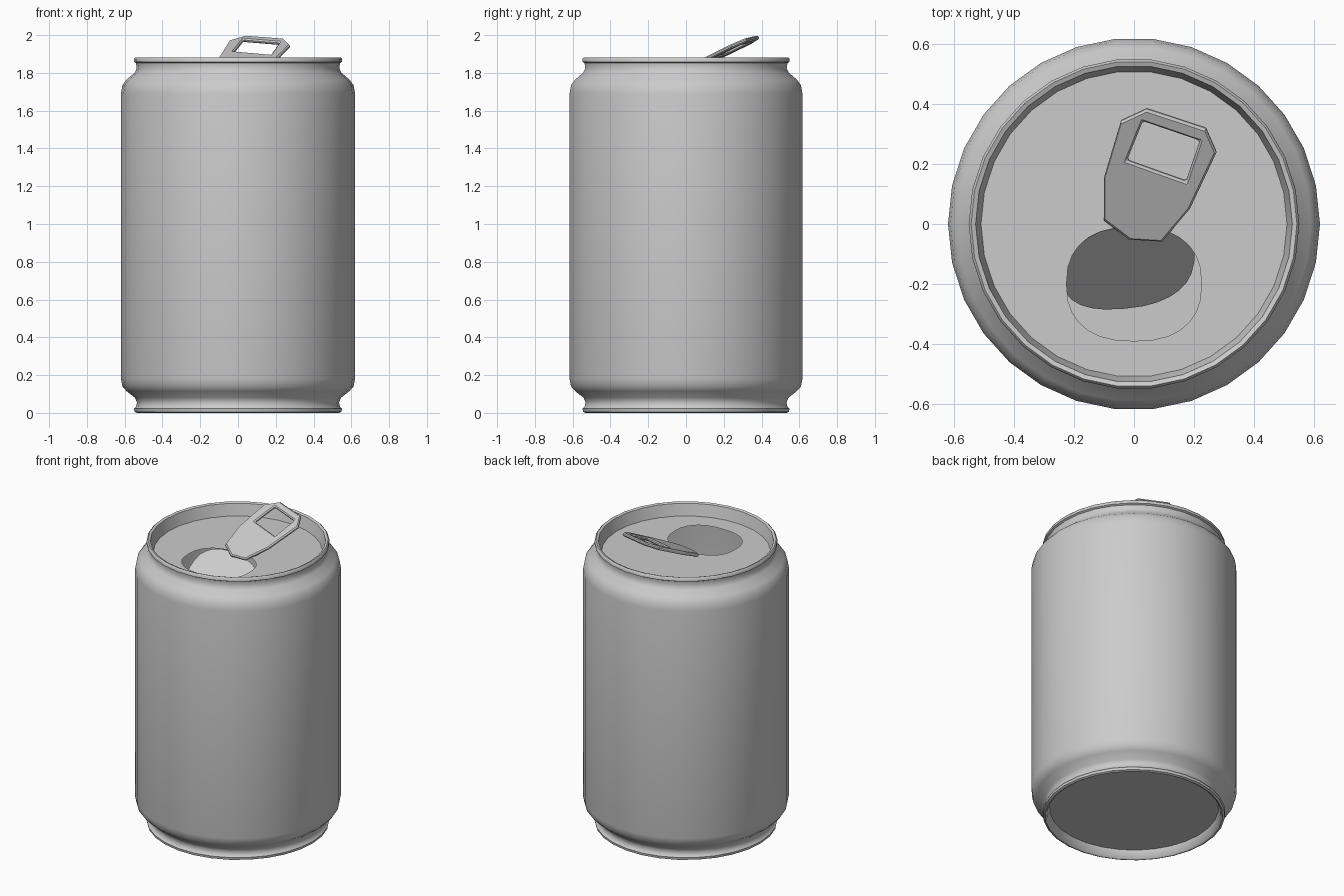
import bpy, bmesh, math
from mathutils import Matrix, Vector

if "Cube" in bpy.data.objects:
    bpy.data.objects.remove(bpy.data.objects["Cube"])

SIDES = 30
LID_Z = 1.80


def finish(bm, name, smooth=None):
    me = bpy.data.meshes.new(name)
    bm.to_mesh(me)
    bm.free()
    ob = bpy.data.objects.new(name, me)
    bpy.context.collection.objects.link(ob)
    if smooth:
        bpy.ops.object.select_all(action='DESELECT')
        ob.select_set(True)
        bpy.context.view_layer.objects.active = ob
        bpy.ops.object.shade_smooth_by_angle(angle=math.radians(smooth))
    return ob


def circle(r, n=SIDES):
    return [(r * math.cos(2 * math.pi * i / n), r * math.sin(2 * math.pi * i / n)) for i in range(n)]


def filled(loops, z):
    """Flat sheet: the first loop is the outline, the others are holes; z is a function of x, y."""
    bm = bmesh.new()
    edges = []
    for loop in loops:
        vs = [bm.verts.new((x, y, 0)) for x, y in loop]
        edges += [bm.edges.new((vs[i - 1], vs[i])) for i in range(len(vs))]
    bmesh.ops.triangle_fill(bm, edges=edges, use_beauty=True, normal=(0, 0, 1))
    for f in bm.faces:
        f.normal_update()
        if f.normal.z < 0:
            f.normal_flip()
    for v in bm.verts:
        v.co.z = z(v.co.x, v.co.y)
    return bm


# Can body: revolved profile from recessed base, up the wall, over the rim, down to the lid
profile = [(0.51, 0.055), (0.525, 0.005), (0.535, 0.0), (0.548, 0.006), (0.551, 0.022), (0.54, 0.032),
           (0.535, 0.055), (0.545, 0.08), (0.59, 0.115), (0.612, 0.14), (0.62, 0.18),
           (0.62, 1.69), (0.612, 1.735), (0.59, 1.765), (0.548, 1.80), (0.536, 1.825),
           (0.54, 1.852), (0.551, 1.858), (0.551, 1.874), (0.543, 1.882), (0.528, 1.876), (0.51, LID_Z)]
bm = bmesh.new()
rings = [[bm.verts.new((x, y, z)) for x, y in circle(r)] for r, z in profile]
for a, b in zip(rings, rings[1:]):
    for i in range(SIDES):
        j = (i + 1) % SIDES
        bm.faces.new((a[i], a[j], b[j], b[i]))
bm.faces.new(list(reversed(rings[0])))
finish(bm, "can_body", 48)

# Lid with the drinking opening
opening = []
for i in range(28):
    t = 2 * math.pi * i / 28
    c, s = math.cos(t), math.sin(t)
    opening.append((0.225 * math.copysign(abs(c) ** 0.83, c),
                    -0.2 + 0.19 * math.copysign(abs(s) ** 0.83, s)))
finish(filled([circle(0.51), opening], lambda x, y: LID_Z), "lid")

# Flap pushed down into the can around a slanted hinge
bm = filled([opening], lambda x, y: LID_Z)
bmesh.ops.rotate(bm, verts=bm.verts, cent=(-0.2, -0.05, LID_Z),
                 matrix=Matrix.Rotation(math.radians(45), 3, Vector((0.95, 0.3, 0)).normalized()))
finish(bm, "opening_flap")

# Raised pull tab
tab_outline = [(-0.10, 0.013), (-0.10, 0.155), (-0.043, 0.345), (0.043, 0.385), (0.24, 0.32),
               (0.275, 0.24), (0.187, 0.053), (0.094, -0.057), (-0.017, -0.05)]
finger_hole = [(0.03, 0.345), (0.22, 0.28), (0.174, 0.144), (-0.023, 0.214)]
tab = finish(filled([tab_outline, finger_hole],
                    lambda x, y: 1.99 + 0.075 * (x - 0.043) + 0.46 * (y - 0.385)), "pull_tab")
solid = tab.modifiers.new("thickness", 'SOLIDIFY')
solid.thickness = 0.022
solid.offset = 0
bevel = tab.modifiers.new("edge", 'BEVEL')
bevel.width = 0.007
bevel.segments = 1
bevel.limit_method = 'ANGLE'
bevel.angle_limit = math.radians(60)
